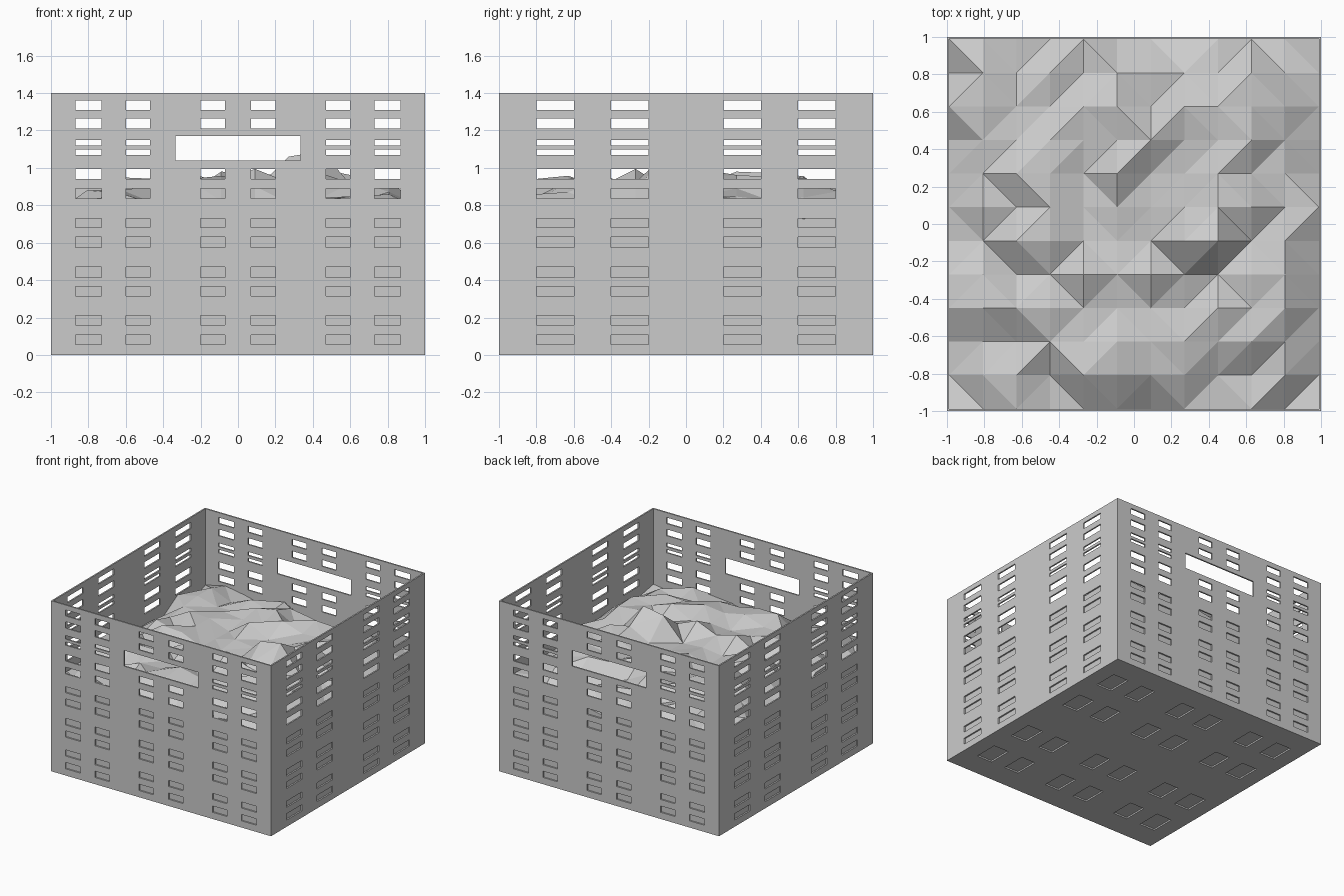
import bpy, bmesh, random
from mathutils import Vector

if "Cube" in bpy.data.objects:
    bpy.data.objects.remove(bpy.data.objects["Cube"])

random.seed(11)
W, H, T = 1.0, 1.4, 0.012          # half width, height, wall thickness

COLS_X = [(-.87, -.73), (-.60, -.47), (-.20, -.07), (.07, .20), (.47, .60), (.73, .87)]
COLS_Y = [(-.80, -.60), (-.40, -.20), (.20, .40), (.60, .80)]
ROWS = [(.055, .107), (.16, .21), (.315, .367), (.415, .47), (.575, .63), (.68, .73),
        (.835, .89), (.94, .995), (1.07, 1.097), (1.12, 1.15), (1.21, 1.263), (1.31, 1.36)]
HANDLE = (-.335, .335, 1.04, 1.17)


def breaks(spans, extra):
    return sorted({v for s in spans for v in s} | set(extra))


XS = breaks(COLS_X, (-W, W, HANDLE[0], HANDLE[1]))
YS = breaks(COLS_Y, (-W, W))
ZS = breaks(ROWS, (0, H, HANDLE[2], HANDLE[3]))


def inside(v, spans):
    return any(a < v < b for a, b in spans)


def panel(bm, us, vs, cols, rows, place, handle=None):
    """Grid of faces with the slots left open."""
    for u0, u1 in zip(us, us[1:]):
        for v0, v1 in zip(vs, vs[1:]):
            u, v = (u0 + u1) / 2, (v0 + v1) / 2
            if inside(u, cols) and inside(v, rows):
                continue
            if handle and handle[0] < u < handle[1] and handle[2] < v < handle[3]:
                continue
            bm.faces.new([bm.verts.new(place(a, b))
                          for a, b in ((u0, v0), (u1, v0), (u1, v1), (u0, v1))])


def to_object(bm, name):
    mesh = bpy.data.meshes.new(name)
    bm.to_mesh(mesh)
    bm.free()
    ob = bpy.data.objects.new(name, mesh)
    bpy.context.collection.objects.link(ob)
    return ob


# Slotted crate: four walls and floor as one shell, thickened inward
bm = bmesh.new()
for s in (-W, W):
    panel(bm, XS, ZS, COLS_X, ROWS, lambda u, v: (u, s, v), HANDLE)
    panel(bm, YS, ZS, COLS_Y, ROWS, lambda u, v: (s, u, v))
panel(bm, XS, YS, COLS_X, COLS_Y, lambda u, v: (u, v, 0))
bmesh.ops.remove_doubles(bm, verts=bm.verts, dist=1e-4)
bm.normal_update()
mid = Vector((0, 0, H / 2))
for f in bm.faces:
    if f.normal.dot(f.calc_center_median() - mid) < 0:
        f.normal_flip()
crate = to_object(bm, "crate")
mod = crate.modifiers.new("thickness", 'SOLIDIFY')
mod.thickness = T
mod.offset = -1
mod.use_even_offset = True

# Contents: block with an uneven heaped top
N, R = 11, W - T
bm = bmesh.new()
bmesh.ops.create_grid(bm, x_segments=N, y_segments=N, size=R)
top = list(bm.faces)
rim = [e for e in bm.edges if e.is_boundary]
for v in bm.verts:
    x, y = v.co.x, v.co.y
    heap = (1 - x ** 4) * (1 - y ** 4)
    v.co.z = .79 + .14 * heap + .03 * x * heap - .02 * y + random.uniform(-.07, .06)
    # tallest lump, right of centre
    if abs(x - .45) < .1 and abs(y + .09) < .1:
        v.co.z = 1.09
    elif abs(x - .27) < .1 and abs(y + .09) < .1:
        v.co.z = 1.06
bmesh.ops.triangulate(bm, faces=top)
skirt = bmesh.ops.extrude_edge_only(bm, edges=rim)
for v in [g for g in skirt['geom'] if isinstance(g, bmesh.types.BMVert)]:
    v.co.z = T
bmesh.ops.holes_fill(bm, edges=[e for e in bm.edges if e.is_boundary], sides=0)
bmesh.ops.recalc_face_normals(bm, faces=bm.faces)
to_object(bm, "contents")
